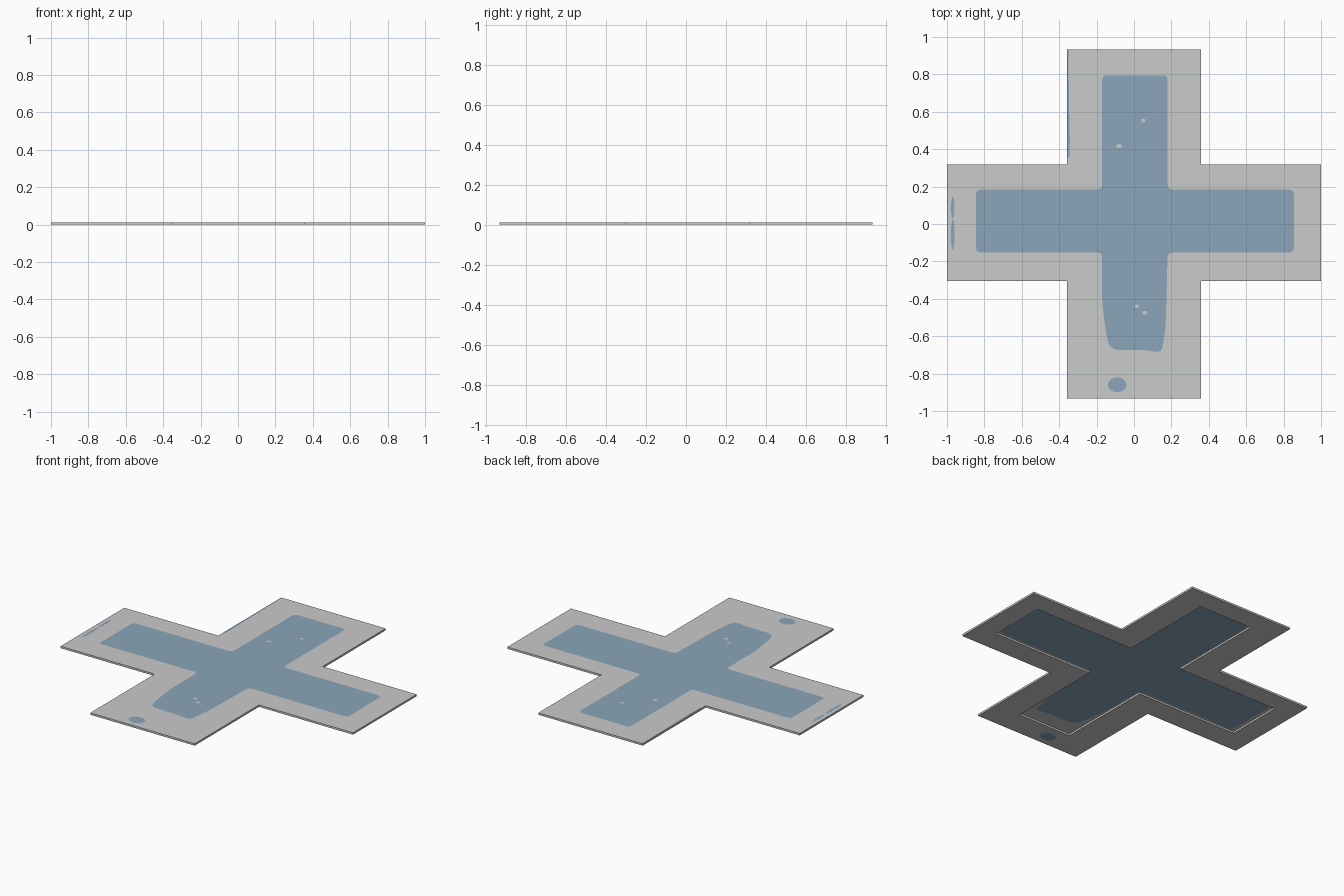
import bpy, bmesh, math
from mathutils import Vector

if "Cube" in bpy.data.objects:
    bpy.data.objects.remove(bpy.data.objects["Cube"])

TOP, CEIL = 0.012, 0.0112   # upper surface, roof of the hollow underneath


def material(name, rgb):
    m = bpy.data.materials.new(name)
    m.diffuse_color = (*rgb, 1)
    m.use_nodes = True
    m.node_tree.nodes["Principled BSDF"].inputs["Base Color"].default_value = m.diffuse_color
    return m


GREY = material("pale grey", (0.59, 0.595, 0.60))
BLUE = material("dusty blue", (0.26, 0.38, 0.49))


def finish(bm, name, mat):
    mesh = bpy.data.meshes.new(name)
    bm.to_mesh(mesh)
    bm.free()
    mesh.materials.append(mat)
    obj = bpy.data.objects.new(name, mesh)
    bpy.context.collection.objects.link(obj)


def sheet(name, loops, z, mat, up=True):
    """Flat filled outline; inner loops become holes."""
    bm = bmesh.new()
    edges = []
    for loop in loops:
        vs = [bm.verts.new((x, y, z)) for x, y in loop]
        edges += [bm.edges.new((vs[i - 1], vs[i])) for i in range(len(vs))]
    bmesh.ops.triangle_fill(bm, edges=edges, use_beauty=True, normal=(0, 0, 1))
    bm.normal_update()
    bmesh.ops.reverse_faces(bm, faces=[f for f in bm.faces if (f.normal.z > 0) != up])
    finish(bm, name, mat)


def walls(name, loop, z0, z1, mat):
    """Vertical band along a loop (counter-clockwise faces outward)."""
    bm = bmesh.new()
    lo = [bm.verts.new((x, y, z0)) for x, y in loop]
    hi = [bm.verts.new((x, y, z1)) for x, y in loop]
    for i in range(len(loop)):
        bm.faces.new((lo[i - 1], lo[i], hi[i], hi[i - 1]))
    finish(bm, name, mat)


def cross(x0, x1, y0, y1, ax0, ax1, ay0, ay1):
    return [(ax0, y0), (ax1, y0), (ax1, ay0), (x1, ay0), (x1, ay1), (ax1, ay1),
            (ax1, y1), (ax0, y1), (ax0, ay1), (x0, ay1), (x0, ay0), (ax0, ay0)]


def rounded(loop, r, steps=3):
    out = []
    for i, p in enumerate(loop):
        p = Vector(p)
        a, b = Vector(loop[i - 1]) - p, Vector(loop[(i + 1) % len(loop)]) - p
        a = p + a.normalized() * min(r, a.length * 0.4)
        b = p + b.normalized() * min(r, b.length * 0.4)
        for k in range(steps + 1):
            t = k / steps
            out.append(tuple(a * (1 - t) ** 2 + p * 2 * t * (1 - t) + b * t * t))
    return out


def oval(cx, cy, rx, ry, n=14):
    return [(cx + rx * math.cos(math.tau * i / n), cy + ry * math.sin(math.tau * i / n))
            for i in range(n)]


# Outlines: slab edge, hollow underneath, blue centre with tapered front arm
outer = cross(-1, 1, -0.933, 0.933, -0.357, 0.357, -0.305, 0.317)
hollow = cross(-0.865, 0.87, -0.775, 0.805, -0.177, 0.187, -0.163, 0.195)
front_arm = [(-0.17, -0.42), (-0.15, -0.58), (-0.135, -0.65), (-0.10, -0.673),
             (0.07, -0.675), (0.13, -0.686), (0.152, -0.67), (0.17, -0.53)]
centre = rounded(front_arm + cross(-0.845, 0.855, -0.67, 0.795, -0.17, 0.18,
                                   -0.152, 0.184)[2:], 0.025)

# Small blue patches near the edges and grey specks inside the blue
spot = oval(-0.09, -0.86, 0.05, 0.04)
patches = {
    "front_spot": spot,
    "left_sliver_back": oval(-0.969, 0.088, 0.009, 0.06),
    "left_sliver_front": oval(-0.969, -0.057, 0.010, 0.083),
    "back_arm_edge_strip": [(-0.3565, 0.355), (-0.346, 0.36), (-0.343, 0.45),
                            (-0.347, 0.62), (-0.351, 0.93), (-0.3565, 0.93)],
}
specks = [oval(x, y, rx, 0.011, 8) for x, y, rx in
          ((0.05, 0.553, 0.012), (-0.08, 0.417, 0.018), (0.016, -0.44, 0.011),
           (0.058, -0.475, 0.014))]

# Upper surface
sheet("top_border", [outer, centre] + list(patches.values()), TOP, GREY)
sheet("top_centre", [centre] + specks, TOP, BLUE)
for n, loop in patches.items():
    sheet(n, [loop], TOP, BLUE)
for i, loop in enumerate(specks):
    sheet(f"speck_{i + 1}", [loop], TOP, GREY)

# Outer edge and hollow walls
walls("outer_edge", outer, 0, TOP, GREY)
walls("hollow_wall", hollow[::-1], 0, CEIL, GREY)

# Underside
sheet("bottom_border", [outer, hollow, spot], 0, GREY, up=False)
sheet("bottom_spot", [spot], 0, BLUE, up=False)
sheet("hollow_roof_border", [hollow, centre], CEIL, GREY, up=False)
sheet("hollow_roof_centre", [centre], CEIL, BLUE, up=False)
